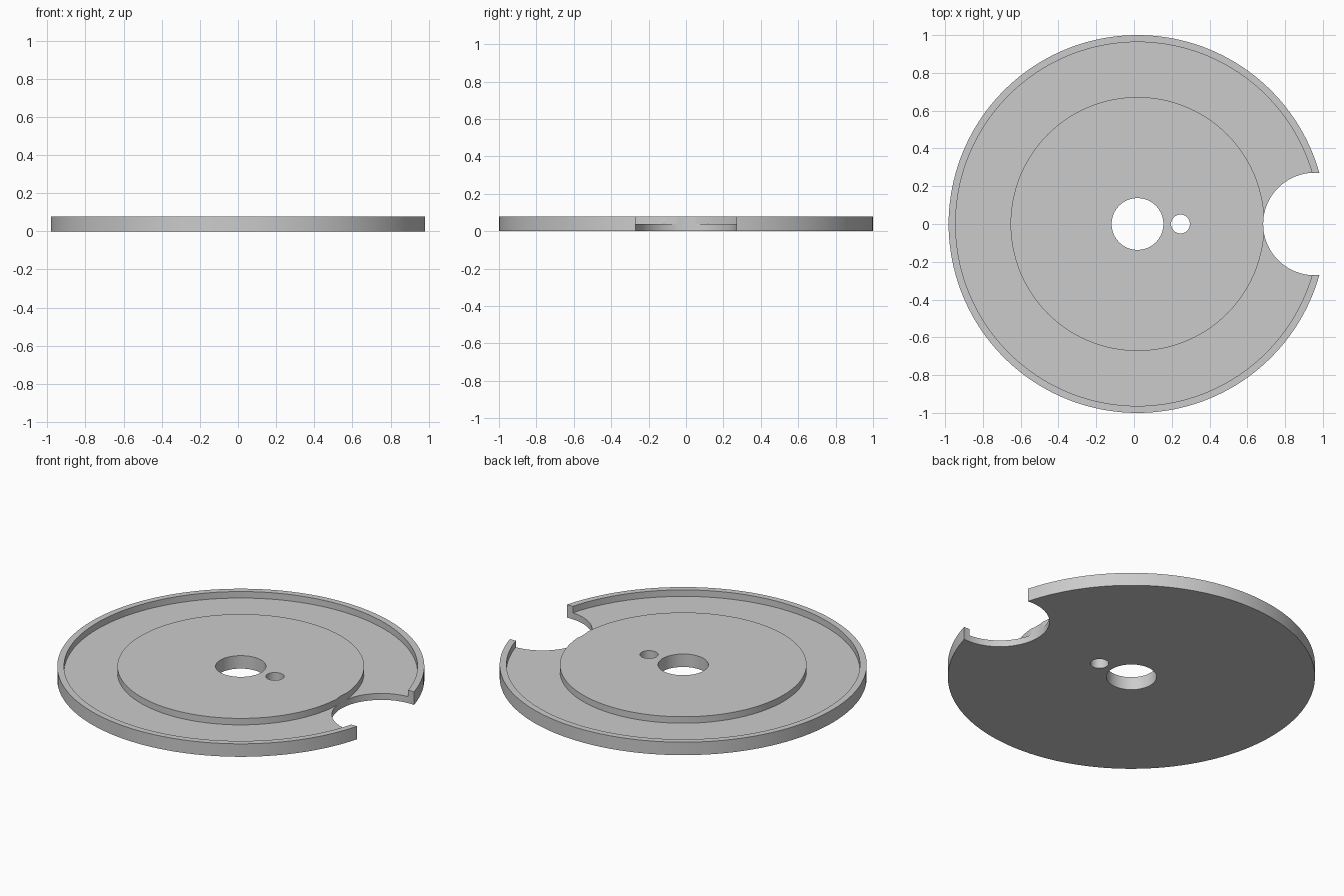
import bpy, bmesh, math
from mathutils import Vector

cube = bpy.data.objects.get("Cube")
if cube:
    bpy.data.objects.remove(cube, do_unlink=True)

CX = 0.0185               # disc axis, offset so the notched shape is centred
TOP, FLOOR = 0.078, 0.039
SEGMENTS = 160

grey = bpy.data.materials.new("light grey")
grey.use_nodes = True
colour = (0.6, 0.6, 0.6, 1)
grey.diffuse_color = colour
grey.node_tree.nodes["Principled BSDF"].inputs["Base Color"].default_value = colour


def lathe(name, profile, x):
    """Revolve a closed (radius, height) profile about a vertical axis at x."""
    bm = bmesh.new()
    verts = [bm.verts.new((r, 0, z)) for r, z in profile]
    edges = [bm.edges.new((a, b)) for a, b in zip(verts, verts[1:] + verts[:1])]
    bmesh.ops.spin(bm, geom=verts + edges, cent=(0, 0, 0), axis=(0, 0, 1),
                   angle=math.tau, steps=SEGMENTS, use_duplicate=False)
    bmesh.ops.remove_doubles(bm, verts=bm.verts, dist=1e-5)
    bmesh.ops.recalc_face_normals(bm, faces=bm.faces)
    bmesh.ops.translate(bm, verts=bm.verts, vec=Vector((x, 0, 0)))
    mesh = bpy.data.meshes.new(name)
    bm.to_mesh(mesh)
    bm.free()
    obj = bpy.data.objects.new(name, mesh)
    bpy.context.collection.objects.link(obj)
    mesh.materials.append(grey)
    return obj


def cut_round(target, name, x, radius):
    """Cut a vertical round opening through the target."""
    bpy.ops.mesh.primitive_cylinder_add(vertices=96, radius=radius, depth=1,
                                        location=(x, 0, 0))
    cutter = bpy.context.object
    cutter.name = name
    cutter.hide_render = True
    cutter.data.materials.append(grey)
    mod = target.modifiers.new(name, 'BOOLEAN')
    mod.operation = 'DIFFERENCE'
    mod.solver = 'EXACT'
    mod.object = cutter
    bpy.ops.object.select_all(action='DESELECT')
    target.select_set(True)
    bpy.context.view_layer.objects.active = target
    bpy.ops.object.modifier_apply(modifier=mod.name)
    bpy.data.objects.remove(cutter, do_unlink=True)


# Disc with centre bore, raised hub, sunken channel and outer rim
BORE, HUB, RIM = 0.137, 0.672, 0.963
disc = lathe("notched_disc", [
    (BORE, 0), (1, 0), (1, TOP), (RIM, TOP), (RIM, FLOOR),
    (HUB, FLOOR), (HUB, TOP), (BORE, TOP)], CX)

# Small pin hole beside the bore, and the round edge notch
cut_round(disc, "pin_hole_cutter", 0.246, 0.05)
cut_round(disc, "edge_notch_cutter", 0.955, 0.271)

bpy.ops.object.shade_smooth_by_angle(angle=math.radians(30))
